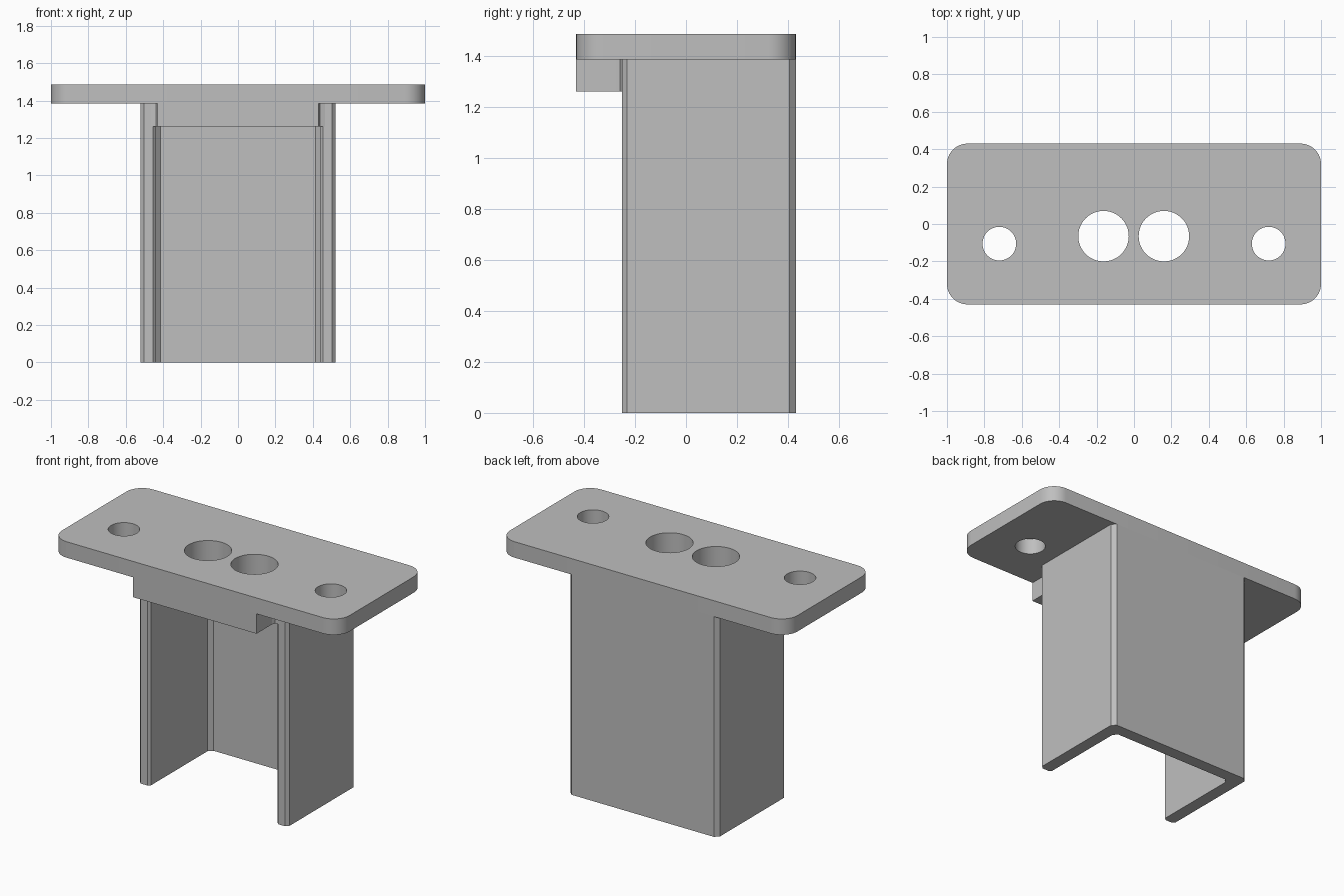
import bpy
import bmesh
from math import cos, sin, pi, radians

cube = bpy.data.objects.get("Cube")
if cube:
    bpy.data.objects.remove(cube, do_unlink=True)

grey = bpy.data.materials.new("plain grey")
grey.use_nodes = True
grey.diffuse_color = (0.52, 0.52, 0.52, 1)
grey.node_tree.nodes["Principled BSDF"].inputs["Base Color"].default_value = (0.52, 0.52, 0.52, 1)


def arc(cx, cy, r, start, sweep, steps):
    return [(cx + r * cos(start + sweep * i / steps),
             cy + r * sin(start + sweep * i / steps)) for i in range(steps + 1)]


def circle(cx, cy, r, steps=48):
    return arc(cx, cy, r, 0, 2 * pi, steps)[:-1]


def mirrored(half):
    """Close an outline from its +x half."""
    return half + [(-x, y) for x, y in reversed(half)]


def extrude_outline(name, loops, z0, z1):
    """Fill the first loop, leave the others as holes, and extrude from z0 to z1."""
    curve = bpy.data.curves.new(name, 'CURVE')
    curve.dimensions = '2D'
    curve.fill_mode = 'BOTH'
    curve.extrude = (z1 - z0) / 2
    for loop in loops:
        spline = curve.splines.new('POLY')
        spline.points.add(len(loop) - 1)
        for point, (x, y) in zip(spline.points, loop):
            point.co = (x, y, 0, 1)
        spline.use_cyclic_u = True
    temp = bpy.data.objects.new(name + "_outline", curve)
    bpy.context.collection.objects.link(temp)
    bpy.context.view_layer.update()
    evaluated = temp.evaluated_get(bpy.context.evaluated_depsgraph_get())
    mesh = bpy.data.meshes.new_from_object(evaluated)
    bpy.data.objects.remove(temp, do_unlink=True)

    # Weld the caps to the sides
    bm = bmesh.new()
    bm.from_mesh(mesh)
    bmesh.ops.remove_doubles(bm, verts=bm.verts, dist=0.0005)
    bmesh.ops.recalc_face_normals(bm, faces=bm.faces)
    bmesh.ops.translate(bm, verts=bm.verts, vec=(0, 0, (z0 + z1) / 2))
    bm.to_mesh(mesh)
    bm.free()
    mesh.name = name
    mesh.materials.clear()
    mesh.materials.append(grey)
    obj = bpy.data.objects.new(name, mesh)
    bpy.context.collection.objects.link(obj)
    bpy.ops.object.select_all(action='DESELECT')
    obj.select_set(True)
    bpy.context.view_layer.objects.active = obj
    bpy.ops.object.shade_smooth_by_angle(angle=radians(25))
    return obj


DEPTH = 0.43
UNDERSIDE = 1.385
large_holes = [circle(x, -0.065, 0.135) for x in (-0.163, 0.16)]
screw_holes = [circle(x, -0.105, 0.09) for x in (-0.72, 0.72)]

# Rounded top plate with four through holes
R = 0.11
right_half = (arc(1 - R, R - DEPTH, R, -pi / 2, pi / 2, 10)
              + arc(1 - R, DEPTH - R, R, 0, pi / 2, 10))
extrude_outline("top_plate", [mirrored(right_half)] + large_holes + screw_holes,
                UNDERSIDE, 1.485)

# U-shaped channel, open at the front, with chamfered corners
OUT, IN, FRONT, BACK = 0.52, 0.44, -0.25, 0.35
C = 0.025
channel_half = [(IN - C, BACK), (IN, BACK - C),
                (IN, FRONT + 0.015), (IN + 0.015, FRONT),
                (OUT - 0.018, FRONT), (OUT, FRONT + 0.018),
                (OUT, DEPTH - C), (OUT - C, DEPTH)]
extrude_outline("channel", [mirrored(channel_half)], 0, UNDERSIDE)

# Block filling the channel below the plate, with a lip at the front
block_half = [(0.43, -DEPTH), (0.43, -0.275), (0.438, -0.258), (0.465, FRONT),
              (IN, FRONT + 0.015), (IN, BACK)]
extrude_outline("support_block", [mirrored(block_half)] + large_holes, 1.26, UNDERSIDE)
